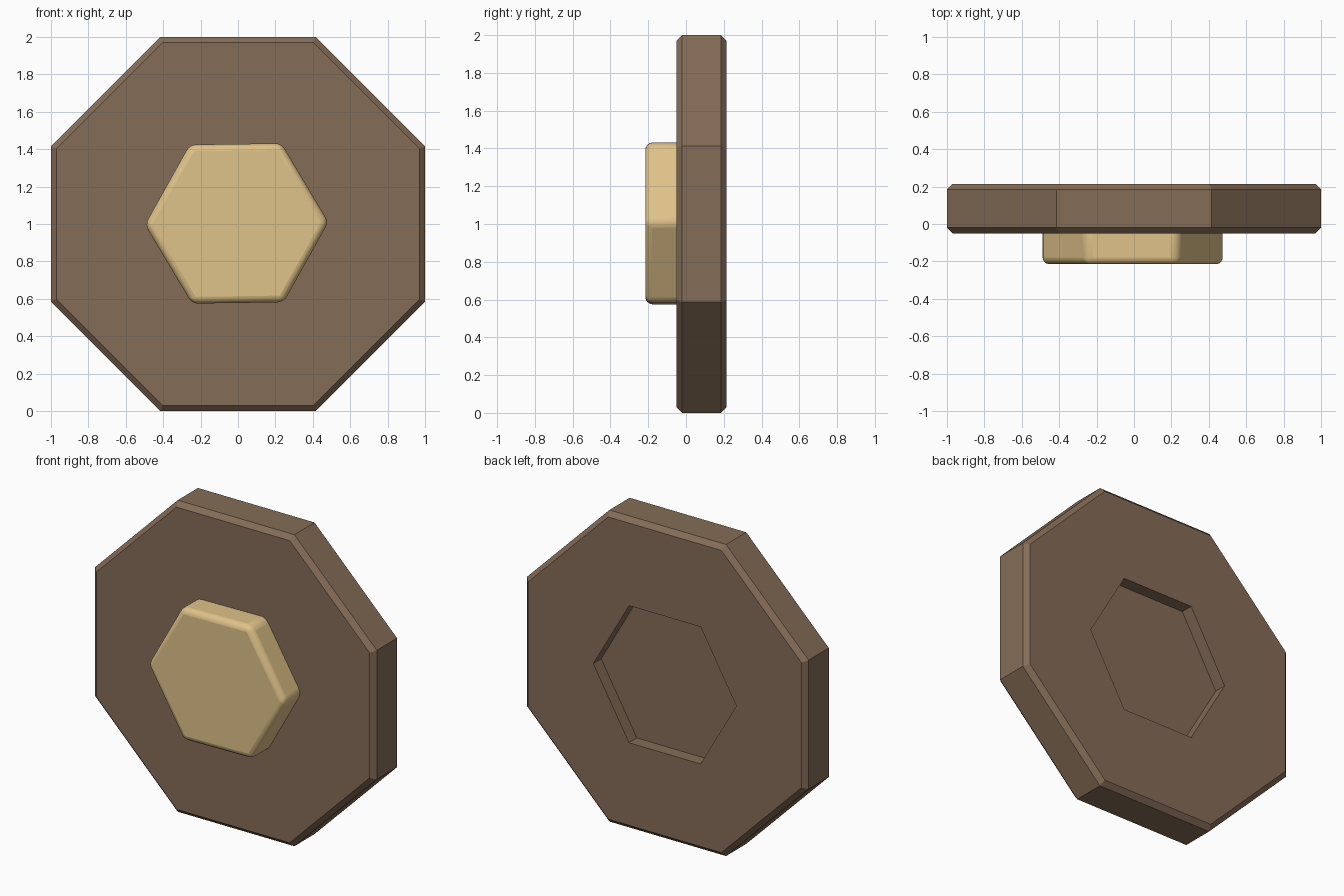
import bpy, bmesh
from math import cos, sin, pi, radians

cube = bpy.data.objects.get("Cube")
if cube:
    bpy.data.objects.remove(cube, do_unlink=True)


def material(name, color):
    mat = bpy.data.materials.new(name)
    mat.use_nodes = True
    mat.diffuse_color = (*color, 1)
    bsdf = next(n for n in mat.node_tree.nodes if n.type == "BSDF_PRINCIPLED")
    bsdf.inputs["Base Color"].default_value = (*color, 1)
    return mat


def ring(bm, sides, apothem, y, start):
    """Closed polygon loop in the upright plane; returns its edges."""
    r = apothem / cos(pi / sides)
    angles = [start + 2 * pi * i / sides for i in range(sides)]
    verts = [bm.verts.new((r * cos(a), y, r * sin(a))) for a in angles]
    return [bm.edges.new((verts[i], verts[(i + 1) % sides])) for i in range(sides)]


def cap(bm, edges):
    bmesh.ops.contextual_create(bm, geom=edges)


def finish(bm, name, mat, location):
    bmesh.ops.recalc_face_normals(bm, faces=bm.faces)
    mesh = bpy.data.meshes.new(name)
    bm.to_mesh(mesh)
    bm.free()
    mesh.materials.append(mat)
    obj = bpy.data.objects.new(name, mesh)
    obj.location = location
    bpy.context.collection.objects.link(obj)
    return obj


brown = material("brown", (0.235, 0.152, 0.096))
gold = material("gold", (0.74, 0.54, 0.25))

# Chamfered octagonal plate with a hexagonal recess on each side
FRONT, BACK, CHAMFER, DEPTH = -0.05, 0.215, 0.03, 0.08
bm = bmesh.new()
profile = [
    (6, 0.44, FRONT + DEPTH), (6, 0.44, FRONT),
    (8, 1 - CHAMFER, FRONT), (8, 1, FRONT + CHAMFER),
    (8, 1, BACK - CHAMFER), (8, 1 - CHAMFER, BACK),
    (6, 0.44, BACK), (6, 0.44, BACK - DEPTH),
]
loops = [ring(bm, n, a, y, pi / 8 if n == 8 else 0) for n, a, y in profile]
for a, b in zip(loops, loops[1:]):
    bmesh.ops.bridge_loops(bm, edges=a + b)
cap(bm, loops[0])
cap(bm, loops[-1])
finish(bm, "octagon_plate", brown, (0, 0, 1))

# Rounded hexagonal knob, seated slightly askew in the front recess
bm = bmesh.new()
ends = [ring(bm, 6, 0.425, y, 0) for y in (-0.215, FRONT + DEPTH)]
bmesh.ops.bridge_loops(bm, edges=ends[0] + ends[1])
for edges in ends:
    cap(bm, edges)
knob = finish(bm, "hexagon_knob", gold, (-0.007, 0, 1.003))
knob.rotation_euler.y = radians(-0.8)
bevel = knob.modifiers.new("rounded_edges", "BEVEL")
bevel.width = 0.036
bevel.segments = 4
bpy.ops.object.select_all(action="DESELECT")
knob.select_set(True)
bpy.context.view_layer.objects.active = knob
bpy.ops.object.shade_smooth_by_angle(angle=radians(40))
